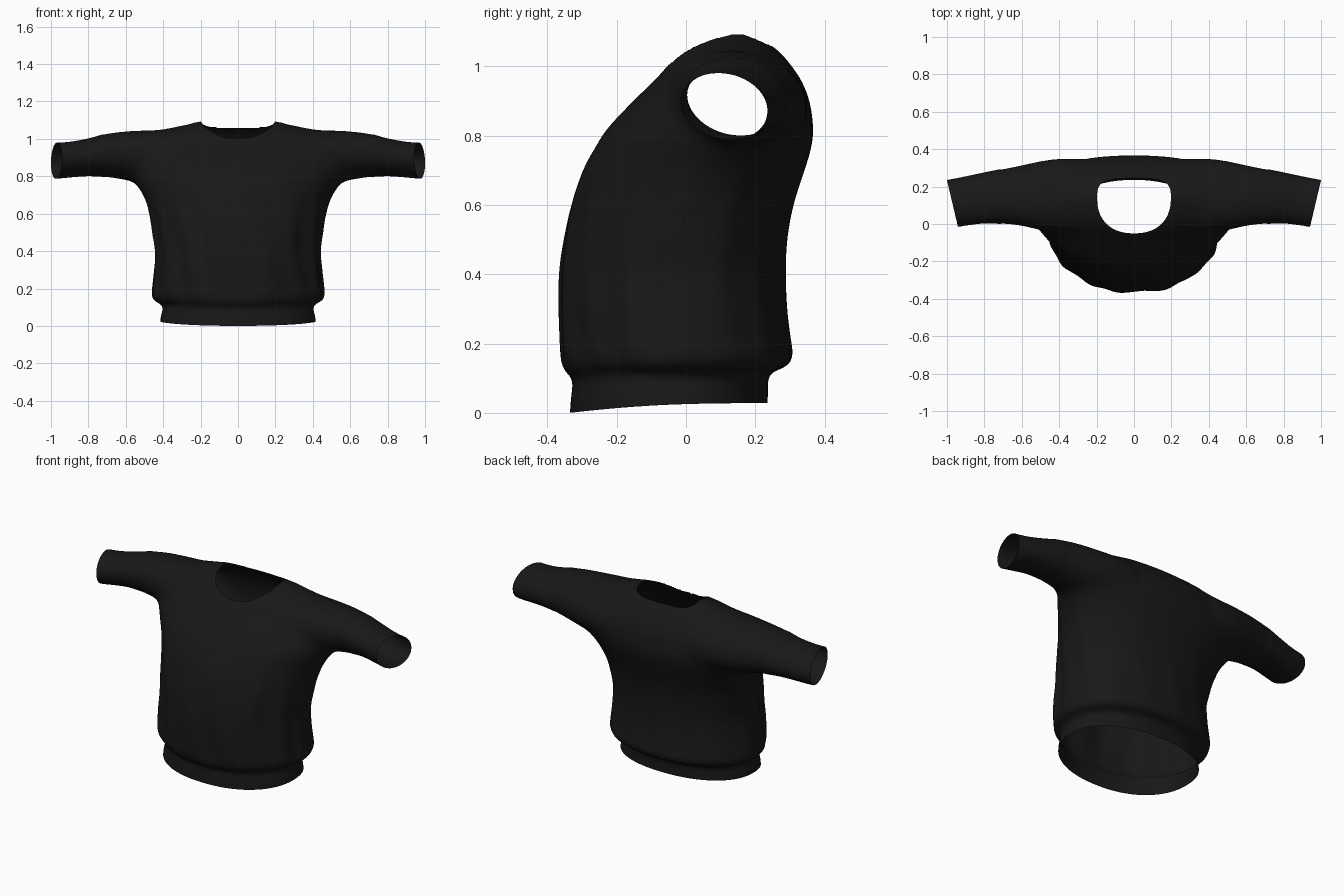
import bpy, bmesh, math

if "Cube" in bpy.data.objects:
    bpy.data.objects.remove(bpy.data.objects["Cube"])

SEG = 96


def spline(rows, steps=6):
    """Catmull-Rom interpolation through a list of profile rows."""
    out = []
    for i in range(len(rows) - 1):
        a, b, c, d = (rows[max(0, min(len(rows) - 1, i + k))] for k in (-1, 0, 1, 2))
        for s in range(steps):
            t = s / steps
            out.append([0.5 * (2*q + (r-p)*t + (2*p-5*q+4*r-e)*t*t + (3*q-p-3*r+e)*t**3)
                        for p, q, r, e in zip(a, b, c, d)])
    return out + [list(rows[-1])]


def loft(bm, rings):
    """Skin a list of equally sized rings into a capped tube."""
    loops = [[bm.verts.new(p) for p in ring] for ring in rings]
    for lo, hi in zip(loops, loops[1:]):
        for i in range(SEG):
            j = (i + 1) % SEG
            bm.faces.new((lo[i], lo[j], hi[j], hi[i]))
    bm.faces.new(loops[0][::-1])
    bm.faces.new(loops[-1])


def spow(v, e):
    return math.copysign(abs(v) ** e, v)


# Torso: height, half width, front y, back y, y of the widest point
torso = [
    (-.06, .415, -.338, .235, -.04), (.03, .415, -.333, .236, -.04),
    (.095, .402, -.327, .237, -.04), (.115, .412, -.345, .245, -.04),
    (.135, .448, -.357, .290, -.03), (.165, .462, -.362, .308, -.03),
    (.22, .458, -.364, .300, -.03), (.30, .450, -.366, .290, -.03),
    (.40, .442, -.364, .286, -.02), (.50, .455, -.352, .291, .00),
    (.60, .472, -.332, .310, .03), (.70, .508, -.297, .342, .08),
    (.76, .550, -.265, .360, .12), (.82, .580, -.227, .367, .14),
    (.90, .580, -.152, .356, .14), (.96, .560, -.090, .332, .14),
    (1.0, .530, -.054, .305, .14), (1.035, .47, -.018, .276, .14),
    (1.065, .34, .025, .240, .145), (1.085, .25, .075, .205, .15),
    (1.10, .15, .11, .19, .15)]

# Sleeve: x, front y, back y, bottom z, top z
sleeve = [
    (.28, -.06, .355, .74, 1.055), (.45, -.045, .348, .755, 1.048),
    (.60, -.014, .318, .778, 1.043), (.70, -.002, .297, .794, 1.03),
    (.80, .002, .277, .800, 1.003), (.90, -.01, .256, .793, .985),
    (.97, -.021, .242, .787, .981), (1.06, -.03, .225, .787, .979)]

bm = bmesh.new()
rings = []
for z, hw, yf, yb, yc in spline(torso):
    fade = max(0, min(1, (z - .12) / .08)) * max(0, min(1, (.78 - z) / .35))
    ring = []
    for k in range(SEG):
        a = 2 * math.pi * k / SEG
        c, s = spow(math.cos(a), .92), math.sin(a)
        s = spow(s, 1.06 if s < 0 and z > .1 else .9)
        # slanting drapery folds, strongest on the front
        fold = math.sin(15 * a + 6 * z) + .6 * math.sin(9 * a - 5 * z + 1)
        f = 1 + fade * fold * (.016 if s < 0 else .006)
        ring.append((hw * c * f, yc + s * f * ((yb - yc) if s > 0 else (yc - yf)), z))
    rings.append(ring)
loft(bm, rings)

for side in (-1, 1):
    rings = []
    for x, y0, y1, z0, z1 in spline(sleeve):
        ring = []
        for k in range(SEG):
            a = 2 * math.pi * k / SEG
            dy = .5 * (y1 - y0) * math.cos(a)
            dz = .5 * (z1 - z0) * (.99 * math.sin(a) - .13 * math.cos(a))
            ring.append((side * x, .5 * (y0 + y1) + dy, .5 * (z0 + z1) + dz))
        rings.append(ring)
    loft(bm, rings)
bmesh.ops.recalc_face_normals(bm, faces=bm.faces)

# Fuse torso and sleeves into one skin
mesh = bpy.data.meshes.new("sweatshirt_solid")
bm.to_mesh(mesh)
bm.free()
solid = bpy.data.objects.new("sweatshirt_solid", mesh)
bpy.context.collection.objects.link(solid)
rm = solid.modifiers.new("fuse", 'REMESH')
rm.mode, rm.voxel_size = 'VOXEL', .012
sm = solid.modifiers.new("soften", 'SMOOTH')
sm.factor, sm.iterations = .5, 8
fused = bpy.data.meshes.new_from_object(
    solid.evaluated_get(bpy.context.evaluated_depsgraph_get()))
bpy.data.objects.remove(solid)

bm = bmesh.new()
bm.from_mesh(fused)

# Extra softening where the sleeves flow into the body
joint = [v for v in bm.verts if v.co.z > .62 and .24 < abs(v.co.x) < .72]
for _ in range(35):
    bmesh.ops.smooth_vert(bm, verts=joint, factor=.5, use_axis_x=True,
                          use_axis_y=True, use_axis_z=True)


def cut(co, no):
    """Slice the skin open, dropping everything on the normal's side."""
    bmesh.ops.bisect_plane(bm, geom=bm.verts[:] + bm.edges[:] + bm.faces[:],
                           plane_co=co, plane_no=no, clear_outer=True)


# Hem opening (rising slightly at the sides) and slanted cuff openings
cut((0, -.335, 0), (0, .05, -1))
for v in bm.verts:
    if v.co.z < .09:
        lift = max(0, math.cos(math.pi * (v.co.y + .05) / .58))
        v.co.z += .011 * lift * (1 - v.co.z / .09)
for side in (-1, 1):
    cut((side, .235, .9), (side, -.235, 0))


# Neck opening: rounded at the front, squarer at the back
def neck_radius(x, y):
    dy = y - .14
    n = 2.3 if dy < 0 else 3.4
    return (abs(x / .197) ** n + abs(dy / (.19 if dy < 0 else .105)) ** n) ** (1 / n)


inside = []
for f in bm.faces:
    c = f.calc_center_median()
    if c.z > .9 and neck_radius(c.x, c.y) < 1:
        inside.append(f)
bmesh.ops.delete(bm, geom=inside, context='FACES')
rim = [v for v in bm.verts if v.is_boundary and v.co.z > .97 and abs(v.co.x) < .3]
for v in rim:
    r = neck_radius(v.co.x, v.co.y)
    v.co.x /= r
    v.co.y = .14 + (v.co.y - .14) / r
for _ in range(3):
    bmesh.ops.smooth_vert(bm, verts=rim, factor=.3, use_axis_z=True)

bm.to_mesh(fused)
bm.free()
fused.name = "sweatshirt"
shirt = bpy.data.objects.new("sweatshirt", fused)
bpy.context.collection.objects.link(shirt)
for p in fused.polygons:
    p.use_smooth = True

# Black cloth
mat = bpy.data.materials.new("black_cloth")
mat.diffuse_color = (.009, .009, .009, 1)
mat.use_nodes = True
mat.node_tree.nodes["Principled BSDF"].inputs["Base Color"].default_value = mat.diffuse_color
fused.materials.clear()
fused.materials.append(mat)
